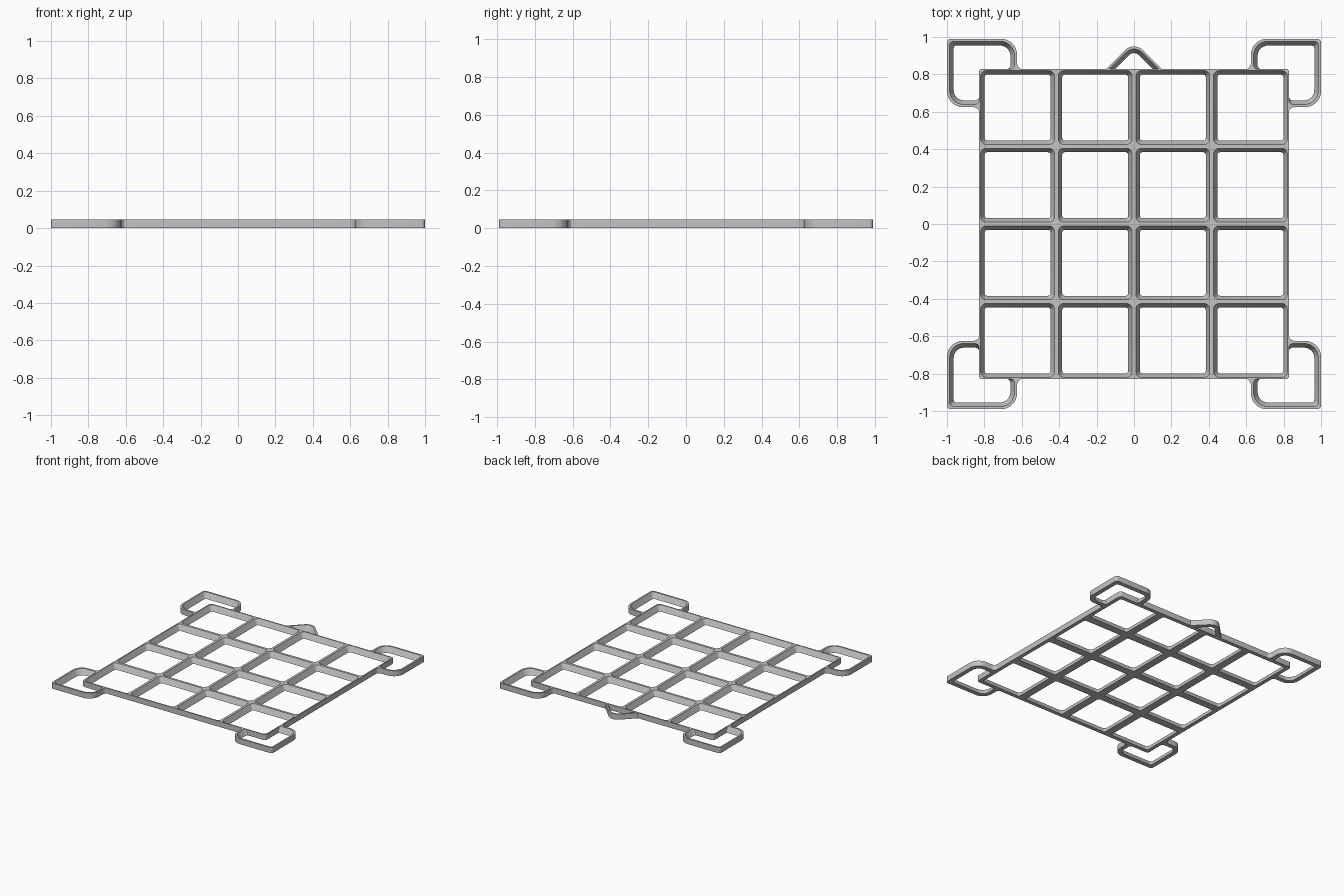
import bpy, bmesh
from math import sin, tan, pi
from mathutils import Vector

cube = bpy.data.objects.get("Cube")
if cube:
    bpy.data.objects.remove(cube)

HEIGHT = 0.045      # plate thickness
HALF = 0.83         # half width of the grid
CELLS = 4
RIDGE, FOOT = 0.01, 0.031   # half bar width at the top and at the bottom

grey = bpy.data.materials.new("plain grey")
grey.use_nodes = True
grey.diffuse_color = (0.55, 0.55, 0.55, 1)
bsdf = next(n for n in grey.node_tree.nodes if n.type == 'BSDF_PRINCIPLED')
bsdf.inputs["Base Color"].default_value = grey.diffuse_color


def rounded(points, radii, closed, steps=8):
    """Path through points with each corner replaced by an arc."""
    pts = [Vector(p) for p in points]
    n = len(pts)
    path = []
    for i, p in enumerate(pts):
        if not closed and i in (0, n - 1):
            path.append(p)
            continue
        a = (pts[i - 1] - p).normalized()
        b = (pts[(i + 1) % n] - p).normalized()
        half = a.angle(b) / 2
        r = radii[i]
        to_centre = (a + b).normalized() / sin(half)
        start = (a / tan(half) - to_centre).normalized()
        end = (b / tan(half) - to_centre).normalized()
        for k in range(steps + 1):
            path.append(p + (to_centre + start.slerp(end, k / steps)) * r)
    return path


def add_strip(bm, outer, top, bottom, closed):
    """Bar with an upright outer wall and a sloping inner wall."""
    rails = [[bm.verts.new((p.x, p.y, z)) for p in path] for path, z in
             ((outer, 0), (outer, HEIGHT), (top, HEIGHT), (bottom, 0))]
    n = len(outer)
    for i in range(n if closed else n - 1):
        j = (i + 1) % n
        for a, b in zip(rails, rails[1:] + rails[:1]):
            bm.faces.new((a[i], a[j], b[j], b[i]))
    if not closed:
        for i in (0, n - 1):
            bm.faces.new([r[i] for r in rails])


def finish(bm, name):
    bmesh.ops.remove_doubles(bm, verts=bm.verts, dist=1e-5)
    bmesh.ops.dissolve_degenerate(bm, edges=bm.edges, dist=1e-6)
    bmesh.ops.recalc_face_normals(bm, faces=bm.faces)
    mesh = bpy.data.meshes.new(name)
    bm.to_mesh(mesh)
    bm.free()
    mesh.materials.append(grey)
    ob = bpy.data.objects.new(name, mesh)
    bpy.context.collection.objects.link(ob)
    bpy.ops.object.select_all(action='DESELECT')
    ob.select_set(True)
    bpy.context.view_layer.objects.active = ob
    bpy.ops.object.shade_smooth_by_angle(angle=pi / 6)


def square(cx, cy, h, radii):
    pts = [(cx + sx * h, cy + sy * h) for sx, sy in ((-1, -1), (1, -1), (1, 1), (-1, 1))]
    return rounded(pts, radii, True, 5)


# Grid: one framed tile per cell, rounded only at the four outside corners
bm = bmesh.new()
h = HALF / CELLS
for ix in range(CELLS):
    for iy in range(CELLS):
        cx, cy = (-HALF + h * (2 * i + 1) for i in (ix, iy))
        radii = [0.02 if abs(cx + sx * h) > HALF - 0.01 and abs(cy + sy * h) > HALF - 0.01 else 0
                 for sx, sy in ((-1, -1), (1, -1), (1, 1), (-1, 1))]
        add_strip(bm, square(cx, cy, h, radii), square(cx, cy, h - RIDGE, [0.03] * 4),
                  square(cx, cy, h - FOOT, [0.015] * 4), True)
# Remove the hidden walls between neighbouring tiles
bmesh.ops.remove_doubles(bm, verts=bm.verts, dist=1e-5)
bm.normal_update()
hidden = []
for f in bm.faces:
    c = f.calc_center_median()
    if abs(f.normal.z) < 0.1 and max(abs(c.x), abs(c.y)) < HALF - 0.03:
        hidden.append(f)
bmesh.ops.delete(bm, geom=hidden, context='FACES')
finish(bm, "grid")


# Corner loops: bent bars that flare where they meet the grid
def loop_path(inset, spread, radii, sx, sy):
    edge, end, tx, ty = HALF - 0.004, 0.625 + inset, 1 - inset, 0.99 - inset
    pts = [(end + spread, edge), (end, edge), (end, ty), (tx, ty),
           (tx, end), (edge, end), (edge, end + spread)]
    return rounded([(sx * x, sy * y) for x, y in pts], radii, False)


for sx, side in ((1, "left"), (-1, "right")):
    for sy, face in ((-1, "front"), (1, "back")):
        bm = bmesh.new()
        add_strip(bm,
                  loop_path(0, -0.04, [0, 0.035, 0.085, 0.02, 0.085, 0.035, 0], sx, sy),
                  loop_path(0.014, 0.04, [0, 0.025, 0.075, 0.02, 0.075, 0.025, 0], sx, sy),
                  loop_path(0.036, 0.04, [0, 0.025, 0.055, 0.015, 0.055, 0.025, 0], sx, sy),
                  False)
        finish(bm, f"{face}_{side}_corner_loop")


# Hanger: rounded peak on the back edge
def peak(top, radius):
    base = HALF - 0.006
    w = top - base
    return rounded([(-w, base), (0, top), (w, base)], [0, radius, 0], False, 12)


bm = bmesh.new()
add_strip(bm, peak(0.978, 0.07), peak(0.96, 0.06), peak(0.93, 0.04), False)
finish(bm, "hanger")
